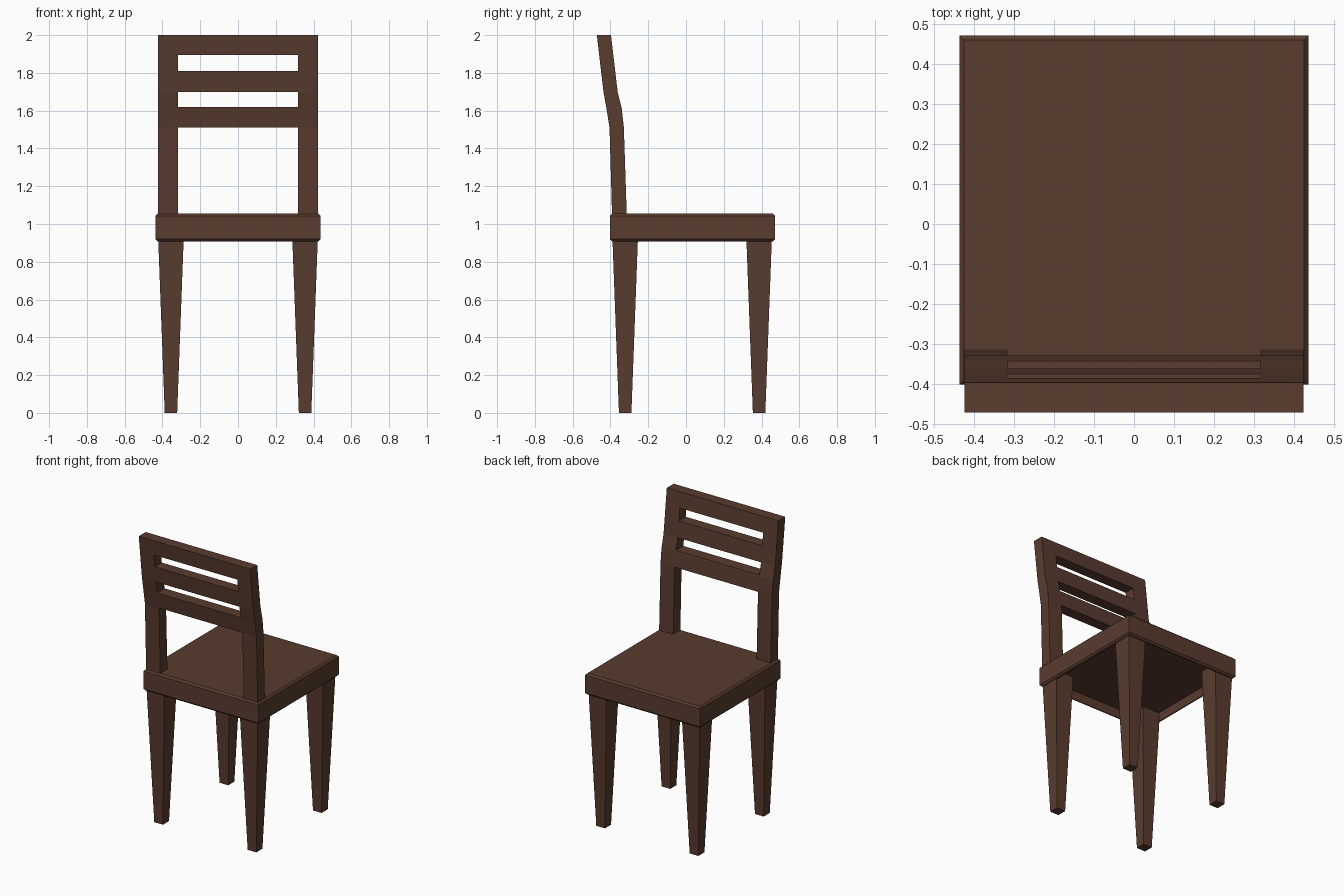
import bpy, bmesh

if "Cube" in bpy.data.objects:
    bpy.data.objects.remove(bpy.data.objects["Cube"])

wood = bpy.data.materials.new("dark brown wood")
wood.diffuse_color = (0.1, 0.045, 0.028, 1)
wood.use_nodes = True
wood.node_tree.nodes["Principled BSDF"].inputs["Base Color"].default_value = wood.diffuse_color


def loft(name, rings):
    """Closed solid through a list of equal-length vertex rings, bottom to top."""
    bm = bmesh.new()
    loops = [[bm.verts.new(p) for p in r] for r in rings]
    n = len(loops[0])
    for a, b in zip(loops, loops[1:]):
        for i in range(n):
            j = (i + 1) % n
            bm.faces.new((a[i], a[j], b[j], b[i]))
    bm.faces.new(loops[0][::-1])
    bm.faces.new(loops[-1])
    bmesh.ops.recalc_face_normals(bm, faces=bm.faces)
    me = bpy.data.meshes.new(name)
    bm.to_mesh(me)
    bm.free()
    me.materials.append(wood)
    ob = bpy.data.objects.new(name, me)
    bpy.context.collection.objects.link(ob)
    return ob


def rect(x0, x1, y0, y1, z):
    return [(x0, y0, z), (x1, y0, z), (x1, y1, z), (x0, y1, z)]


# Seat: chamfered slab, hollow underneath (inset, height)
seat_steps = [(0.02, 0.97), (0.02, 0.908), (0.012, 0.908), (0, 0.92),
              (0, 1.043), (0.012, 1.055)]
loft("seat", [rect(-0.437 + i, 0.437 - i, -0.402 + i, 0.472 - i, z)
              for i, z in seat_steps])

# Tapered legs, reaching up into the hollow seat
for y, end in ((-0.322, "front"), (0.387, "back")):
    for x, side in ((-0.355, "left"), (0.355, "right")):
        loft(f"{end}_{side}_leg",
             [rect(x - h, x + h, y - h, y + h, z)
              for h, z in ((0.033, 0), (0.067, 0.91), (0.067, 0.972))])

# Curved backrest side profile: height, outer y, inner y
profile = [(1.03, -0.391, -0.313), (1.51, -0.405, -0.329), (1.61, -0.421, -0.340),
           (1.70, -0.437, -0.362), (2.0, -0.472, -0.397)]


def profile_at(z):
    for (z0, a0, b0), (z1, a1, b1) in zip(profile, profile[1:]):
        if z <= z1:
            t = (z - z0) / (z1 - z0)
            return a0 + (a1 - a0) * t, b0 + (b1 - b0) * t


def back_piece(name, x0, x1, z0, z1):
    zs = [z0] + [p[0] for p in profile if z0 < p[0] < z1] + [z1]
    loft(name, [rect(x0, x1, *profile_at(z), z) for z in zs])


# Back posts
back_piece("left_back_post", -0.424, -0.317, 1.03, 2.0)
back_piece("right_back_post", 0.317, 0.424, 1.03, 2.0)

# Back rails
for name, z0, z1 in (("lower", 1.51, 1.62), ("middle", 1.70, 1.81), ("top", 1.895, 2.0)):
    back_piece(f"{name}_back_rail", -0.317, 0.317, z0, z1)
